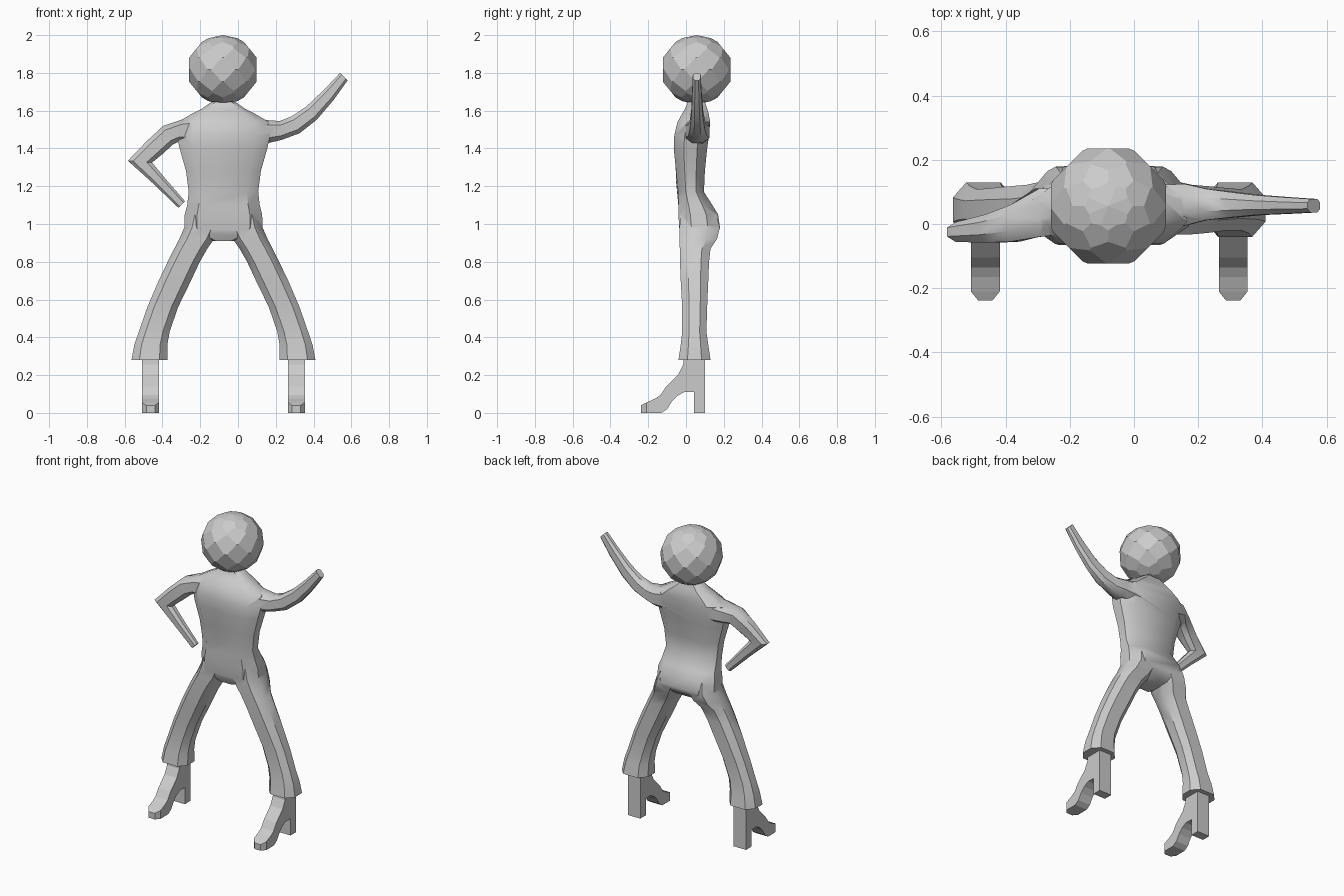
import bpy, bmesh
from math import radians, sin, cos, pi
from mathutils import Vector

if "Cube" in bpy.data.objects:
    bpy.data.objects.remove(bpy.data.objects["Cube"])

CX = -0.077  # symmetry plane of torso, legs and shoes


def make_object(name, bm, smooth=None):
    bmesh.ops.recalc_face_normals(bm, faces=bm.faces[:])
    me = bpy.data.meshes.new(name)
    bm.to_mesh(me)
    bm.free()
    ob = bpy.data.objects.new(name, me)
    bpy.context.collection.objects.link(ob)
    if smooth:
        shade(ob, smooth)
    return ob


def shade(ob, angle):
    bpy.ops.object.select_all(action='DESELECT')
    ob.select_set(True)
    bpy.context.view_layer.objects.active = ob
    bpy.ops.object.shade_smooth_by_angle(angle=radians(angle))


def loft(name, rings, c=0.22, d=0.28):
    """Octagonal tube; each ring spans (ax, az)-(bx, bz) and y0-y1."""
    uv = [(c, 0), (1 - c, 0), (1, d), (1, 1 - d), (1 - c, 1), (c, 1), (0, 1 - d), (0, d)]
    bm = bmesh.new()
    loops = [[bm.verts.new((ax + (bx - ax) * u, y0 + (y1 - y0) * v, az + (bz - az) * u))
              for u, v in uv] for ax, az, bx, bz, y0, y1 in rings]
    for lo, hi in zip(loops, loops[1:]):
        for i in range(8):
            j = (i + 1) % 8
            bm.faces.new((lo[i], lo[j], hi[j], hi[i]))
    bm.faces.new(loops[0])
    bm.faces.new(loops[-1])
    return make_object(name, bm)


# torso: height, half width, front, back
torso = [(0.91, 0.06, -0.01, 0.12), (0.95, 0.17, -0.03, 0.17), (0.98, 0.207, -0.036, 0.18),
         (1.05, 0.205, -0.04, 0.17), (1.10, 0.192, -0.04, 0.14), (1.17, 0.184, -0.042, 0.095),
         (1.28, 0.198, -0.053, 0.10), (1.40, 0.232, -0.065, 0.112), (1.47, 0.248, -0.062, 0.122),
         (1.54, 0.24, -0.045, 0.128), (1.585, 0.165, -0.02, 0.12), (1.61, 0.115, -0.005, 0.112),
         (1.645, 0.065, 0.01, 0.10)]
body = loft("body", [(CX - w, z, CX + w, z, f, b) for z, w, f, b in torso], 0.16, 0.3)

# flared legs: height, inner and outer distance from the middle, front, back
leg = [(0.28, 0.297, 0.487, -0.04, 0.13), (0.36, 0.297, 0.472, -0.028, 0.118),
       (0.43, 0.285, 0.448, -0.02, 0.108), (0.56, 0.24, 0.403, -0.02, 0.112),
       (0.70, 0.172, 0.343, -0.028, 0.118), (0.80, 0.125, 0.295, -0.032, 0.122),
       (0.87, 0.085, 0.26, -0.033, 0.13), (0.92, 0.05, 0.234, -0.034, 0.164),
       (0.98, 0.02, 0.208, -0.034, 0.179), (1.05, 0.015, 0.19, -0.03, 0.16)]
parts = [loft("leg", [(CX + s * i, z, CX + s * o, z, f, b) for z, i, o, f, b in leg])
         for s in (-1, 1)]

# arm resting on the hip
parts.append(loft("bent_arm", [
    (-0.20, 1.57, -0.22, 1.42, -0.03, 0.11), (-0.29, 1.555, -0.315, 1.435, -0.04, 0.11),
    (-0.395, 1.52, -0.345, 1.42, -0.055, 0.06), (-0.48, 1.442, -0.40, 1.37, -0.058, 0.03),
    (-0.583, 1.335, -0.455, 1.325, -0.056, 0.006), (-0.45, 1.215, -0.38, 1.235, -0.052, 0.003),
    (-0.315, 1.085, -0.28, 1.12, -0.04, 0.0)]))

# raised arm
parts.append(loft("raised_arm", [
    (0.05, 1.57, 0.05, 1.42, -0.01, 0.12), (0.155, 1.55, 0.165, 1.43, -0.005, 0.125),
    (0.22, 1.545, 0.23, 1.445, 0.012, 0.11), (0.285, 1.57, 0.325, 1.48, 0.02, 0.10),
    (0.365, 1.625, 0.415, 1.55, 0.028, 0.09), (0.46, 1.715, 0.505, 1.655, 0.032, 0.083),
    (0.54, 1.80, 0.58, 1.76, 0.036, 0.078)]))

# weld limbs into one body
for p in parts:
    m = body.modifiers.new("weld", 'BOOLEAN')
    m.operation, m.solver, m.object = 'UNION', 'EXACT', p
    bpy.context.view_layer.objects.active = body
    bpy.ops.object.modifier_apply(modifier=m.name)
    bpy.data.objects.remove(p)
shade(body, 38)

# heeled shoes: side profile extruded, toe narrowed
profile = [(0.10, 0), (0.10, 0.285), (-0.012, 0.285), (-0.015, 0.255), (-0.04, 0.205),
           (-0.105, 0.14), (-0.135, 0.095), (-0.165, 0.075), (-0.21, 0.055), (-0.238, 0.04),
           (-0.238, 0), (-0.13, 0), (-0.10, 0.02), (-0.075, 0.06), (-0.045, 0.09),
           (-0.01, 0.11), (0.042, 0.11), (0.042, 0)]
for side, s in (("left", -1), ("right", 1)):
    bm = bmesh.new()
    x = CX + s * 0.386
    face = bm.faces.new([bm.verts.new((x - 0.045, y, z)) for y, z in profile])
    ext = bmesh.ops.extrude_face_region(bm, geom=[face])
    for v in ext["geom"]:
        if isinstance(v, bmesh.types.BMVert):
            v.co.x += 0.09
    bmesh.ops.bisect_plane(bm, geom=bm.verts[:] + bm.edges[:] + bm.faces[:],
                           plane_co=(0, -0.21, 0), plane_no=(0, 1, 0))
    for v in bm.verts:
        if v.co.y < -0.22:
            v.co.x = x + (v.co.x - x) * 0.5
    make_object(side + "_shoe", bm)

# faceted ball head: cube trimmed by staggered tangent planes
bm = bmesh.new()
bmesh.ops.create_cube(bm, size=0.5)
R = 0.179
for row in range(-4, 5):
    lat = radians(row * 19.5)
    for k in range(8):
        a = (k + 0.5 * (row % 2)) * pi / 4 - pi / 2
        n = Vector((cos(lat) * cos(a), cos(lat) * sin(a), sin(lat)))
        cut = bmesh.ops.bisect_plane(bm, geom=bm.verts[:] + bm.edges[:] + bm.faces[:],
                                     plane_co=n * R, plane_no=n, clear_outer=True)
        edges = [e for e in cut["geom_cut"] if isinstance(e, bmesh.types.BMEdge)]
        if len(edges) > 2:
            bmesh.ops.contextual_create(bm, geom=edges)
bmesh.ops.translate(bm, verts=bm.verts[:], vec=(-0.08, 0.056, 1.817))
make_object("head", bm)
